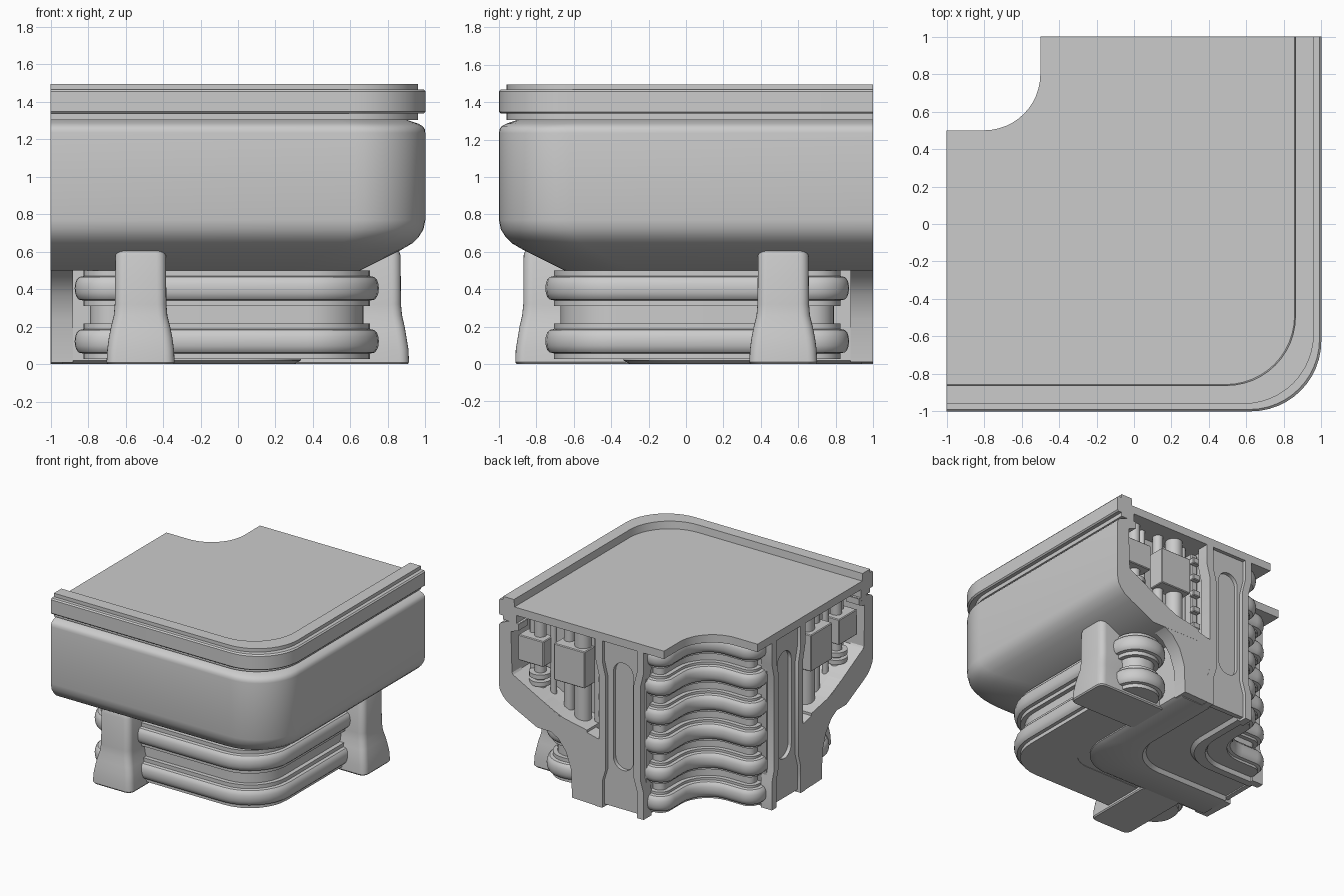
import bpy, bmesh, math
from mathutils import Matrix, Vector

if "Cube" in bpy.data.objects:
    bpy.data.objects.remove(bpy.data.objects["Cube"])

# Mirror plane of the corner module: (x, y) -> (-y, -x)
SWAP = Matrix(((0, -1, 0, 0), (-1, 0, 0, 0), (0, 0, 1, 0), (0, 0, 0, 1)))


def add(name, bm):
    bmesh.ops.recalc_face_normals(bm, faces=bm.faces)
    me = bpy.data.meshes.new(name)
    bm.to_mesh(me)
    bm.free()
    ob = bpy.data.objects.new(name, me)
    bpy.context.collection.objects.link(ob)
    return ob


def both(ob):
    """Repeat an end part on the other end of the corner."""
    me = ob.data.copy()
    me.transform(SWAP)
    me.flip_normals()
    other = bpy.data.objects.new(ob.name + "_left", me)
    bpy.context.collection.objects.link(other)


def skin(name, rings):
    """Join closed rings of points and cap both ends."""
    bm = bmesh.new()
    vs = [[bm.verts.new(p) for p in r] for r in rings]
    n = len(rings[0])
    for a, b in zip(vs, vs[1:]):
        for i in range(n):
            j = (i + 1) % n
            bm.faces.new((a[i], a[j], b[j], b[i]))
    bm.faces.new(vs[0])
    bm.faces.new(vs[-1])
    return add(name, bm)


def sweep(name, prof, e=1.0, n=12):
    """Sweep a (u, z) section round the corner: y = -u on one leg, x = u on the other."""
    rings = [[(-e, -u, z) for u, z in prof]]
    for k in range(n + 1):
        t = -math.pi / 2 + math.pi / 2 * k / n
        ring = []
        for u, z in prof:
            r = 0.3 + (u + 0.5) * 0.05
            ring.append((u - r + r * math.cos(t), r - u + r * math.sin(t), z))
        rings.append(ring)
    rings.append([(u, e, z) for u, z in prof])
    return skin(name, rings)


def rounded(corners, n=8):
    """Polygon with right-angled corners (x, y, r), each rounded by n steps."""
    out = []
    for i, (x, y, r) in enumerate(corners):
        p = Vector((x, y))
        a = (Vector(corners[i - 1][:2]) - p).normalized()
        b = (Vector(corners[(i + 1) % len(corners)][:2]) - p).normalized()
        c = p + (a + b) * r
        for k in range(n + 1):
            t = math.pi / 2 * k / n
            out.append(c - (b * math.cos(t) + a * math.sin(t)) * r)
    return out


def bellows(name, u0, u1, e, r_end, r_out, r_in, heights, h=0.095):
    """Ribbed L-shaped strip with round ends."""
    prof = []
    for z in heights:
        prof += [(0, z - h), (0.035, z - h), (0.035, z - 0.07)]
        prof += [(0.035 + 0.047 * math.sin(math.pi * k / 8) ** 0.7,
                  z - 0.065 * math.cos(math.pi * k / 8)) for k in range(9)]
        prof += [(0.035, z + 0.07), (0.035, z + h), (0, z + h)]
    rings = []
    for d, z in prof:
        o, i, f, q = u1 + d, u0 - d, e + d, r_end + d
        pts = rounded([(-f, -o, q), (o, -o, r_out + d), (o, f, q),
                       (i, f, q), (i, -i, r_in - d), (-f, -i, q)])
        rings.append([(p.x, p.y, z) for p in pts])
    return skin(name, rings)


def plate(name, loops, y0, y1):
    """Flat (x, z) outline with optional holes, between two y positions."""
    cu = bpy.data.curves.new(name, 'CURVE')
    cu.dimensions, cu.fill_mode, cu.extrude = '2D', 'BOTH', (y1 - y0) / 2
    for pts in loops:
        sp = cu.splines.new('POLY')
        sp.points.add(len(pts) - 1)
        for s, p in zip(sp.points, pts):
            s.co = (p[0], p[1], 0, 1)
        sp.use_cyclic_u = True
    tmp = bpy.data.objects.new(name + "_curve", cu)
    bpy.context.collection.objects.link(tmp)
    me = bpy.data.meshes.new_from_object(tmp.evaluated_get(bpy.context.evaluated_depsgraph_get()))
    bpy.data.objects.remove(tmp)
    me.transform(Matrix.Translation((0, (y0 + y1) / 2, 0)) @ Matrix.Rotation(math.pi / 2, 4, 'X'))
    bm = bmesh.new()
    bm.from_mesh(me)
    bmesh.ops.remove_doubles(bm, verts=bm.verts, dist=1e-4)
    both(add(name, bm))


def box(name, x0, x1, y0, y1, z0, z1, bevel=0.006):
    bm = bmesh.new()
    bmesh.ops.create_cube(bm, size=1)
    for v in bm.verts:
        v.co = ((x0 + x1) / 2 + v.co.x * (x1 - x0), (y0 + y1) / 2 + v.co.y * (y1 - y0),
                (z0 + z1) / 2 + v.co.z * (z1 - z0))
    bmesh.ops.bevel(bm, geom=bm.edges[:], offset=bevel, segments=1, affect='EDGES')
    both(add(name, bm))


def pipe(name, x, y, r, z0, z1):
    bm = bmesh.new()
    bmesh.ops.create_cone(bm, cap_ends=True, segments=20, radius1=r, radius2=r, depth=z1 - z0,
                          matrix=Matrix.Translation((x, y, (z0 + z1) / 2)))
    both(add(name, bm))


# Top deck with raised rim and stepped edge
sweep("deck", [(-0.5, 1.37), (0.84, 1.37), (0.84, 1.305), (0.96, 1.305), (0.96, 1.338),
               (0.99, 1.338), (1, 1.348), (1, 1.457), (0.99, 1.467), (0.96, 1.467),
               (0.96, 1.495), (0.862, 1.495), (0.857, 1.435), (-0.5, 1.435)])

# Outer shell with rounded belly
sweep("outer_shell", [(0.82, 1.305), (0.90, 1.305), (0.96, 1.285), (0.985, 1.272), (0.997, 1.255), (1, 1.235),
                      (1, 0.77), (0.99, 0.72), (0.965, 0.68), (0.93, 0.645), (0.87, 0.61),
                      (0.65, 0.5), (0.2, 0.5), (0.2, 0.6), (0.45, 0.65), (0.88, 0.88), (0.89, 1.24)])

# Inner fill behind the end recesses
sweep("inner_fill", [(0.05, 0.55), (0.6, 0.6), (0.92, 0.85), (0.9, 1.3), (0.84, 1.38), (0.05, 1.38)], 0.76)

# Core wall with grooved underside
sweep("core", [(0.335, 0.52), (0.335, 0.02), (0.3, 0.0), (0.05, 0.0), (0.03, 0.03), (-0.21, 0.03),
               (-0.23, 0.0), (-0.29, 0.0), (-0.3, 0.02), (-0.3, 1.38), (0.08, 1.38), (0.08, 0.57)], 0.94)

# Ribbed strips under the belly and on the inner wall
bellows("front_bellows", 0.4, 0.67, 0.79, 0.12, 0.3, 0.25, [0.122, 0.405])
bellows("inner_bellows", -0.39, -0.28, 0.868, 0.05, 0.3, 0.28, [0.12 + 0.237 * i for i in range(6)], 0.085)
sweep("bellows_floor", [(0.3, 0.03), (0.68, 0.03), (0.68, 0.1), (0.3, 0.1)], 0.7)

# Flared legs
rings = []
for z, w, u in [(0, .175, .905), (.01, .182, .913), (.08, .178, .91), (.14, .17, .90), (.2, .158, .89),
                (.26, .143, .876), (.32, .138, .87), (.58, .135, .868), (.605, .127, .86), (.618, .11, .84)]:
    pts = rounded([(0.3, 0.52 - w, 0.02), (u, 0.52 - w, 0.05), (u, 0.52 + w, 0.05), (0.3, 0.52 + w, 0.02)], 5)
    rings.append([(p.x, p.y, z) for p in pts])
both(skin("leg", rings))

# End frames with sloped, curved lower edge
lower = [(0.997, 0.78), (0.98, 0.72), (0.94, 0.67), (0.55, 0.51), (0.46, 0.46), (0.39, 0.37),
         (0.345, 0.24), (0.335, 0.01)]
outer = [(0.96, 1.27), (0.985, 1.255), (0.997, 1.23)] + lower + [(0.06, 0.0)]
inner = [(0.06, 0.55), (0.12, 0.56), (0.36, 0.62), (0.5, 0.68), (0.86, 0.86), (0.9, 0.92),
         (0.9, 1.22), (0.82, 1.25), (0.82, 1.3), (0.9, 1.3)]
plate("end_frame", [outer + inner], 0.88, 0.999)

# End column: slotted panel between two kinked posts
slot = [(p.x, p.y) for p in rounded([(-0.2, 0.34, 0.09), (-0.02, 0.34, 0.09),
                                     (-0.02, 1.22, 0.09), (-0.2, 1.22, 0.09)])]
plate("slot_panel", [[(-0.28, 0.02), (0.08, 0.02), (0.08, 1.37), (-0.28, 1.37)], slot], 0.93, 0.97)
kinks = [(0, 0.0), (0, 0.22), (0.03, 0.32), (0.03, 1.08), (0, 1.2), (0, 1.37)]
for name, c, s in (("outer_post", 0.09, -1), ("inner_post", -0.285, 1)):
    edge_a = [(c - 0.03 + s * k, z) for k, z in kinks]
    edge_b = [(c + 0.03 + s * k, z) for k, z in kinks]
    plate(name, [edge_a + edge_b[::-1]], 0.9, 1.0)

# Equipment in the end recesses
box("large_box", 0.25, 0.53, 0.82, 0.96, 0.91, 1.21)
box("small_box", 0.63, 0.86, 0.82, 0.95, 0.98, 1.19)
for x, y, r, z0 in [(0.33, 0.86, 0.065, 0.55), (0.47, 0.84, 0.04, 0.6), (0.22, 0.82, 0.03, 0.55),
                    (0.62, 0.83, 0.025, 0.7), (0.72, 0.86, 0.045, 0.72), (0.8, 0.84, 0.025, 0.78)]:
    pipe("recess_pipe", x, y, r, z0, 1.38)
for z in (0.82, 0.88):
    pipe("pipe_collar", 0.72, 0.86, 0.085, z - 0.018, z + 0.018)
box("side_rail", 0.1, 0.16, 0.78, 0.86, 0.6, 1.34)
for i in range(5):
    box("rail_rung", 0.1, 0.17, 0.85, 0.9, 0.68 + 0.14 * i, 0.73 + 0.14 * i)

# Smooth shading with sharp edges kept
for ob in bpy.data.objects:
    ob.select_set(True)
    bpy.context.view_layer.objects.active = ob
bpy.ops.object.shade_smooth_by_angle(angle=math.radians(35))
